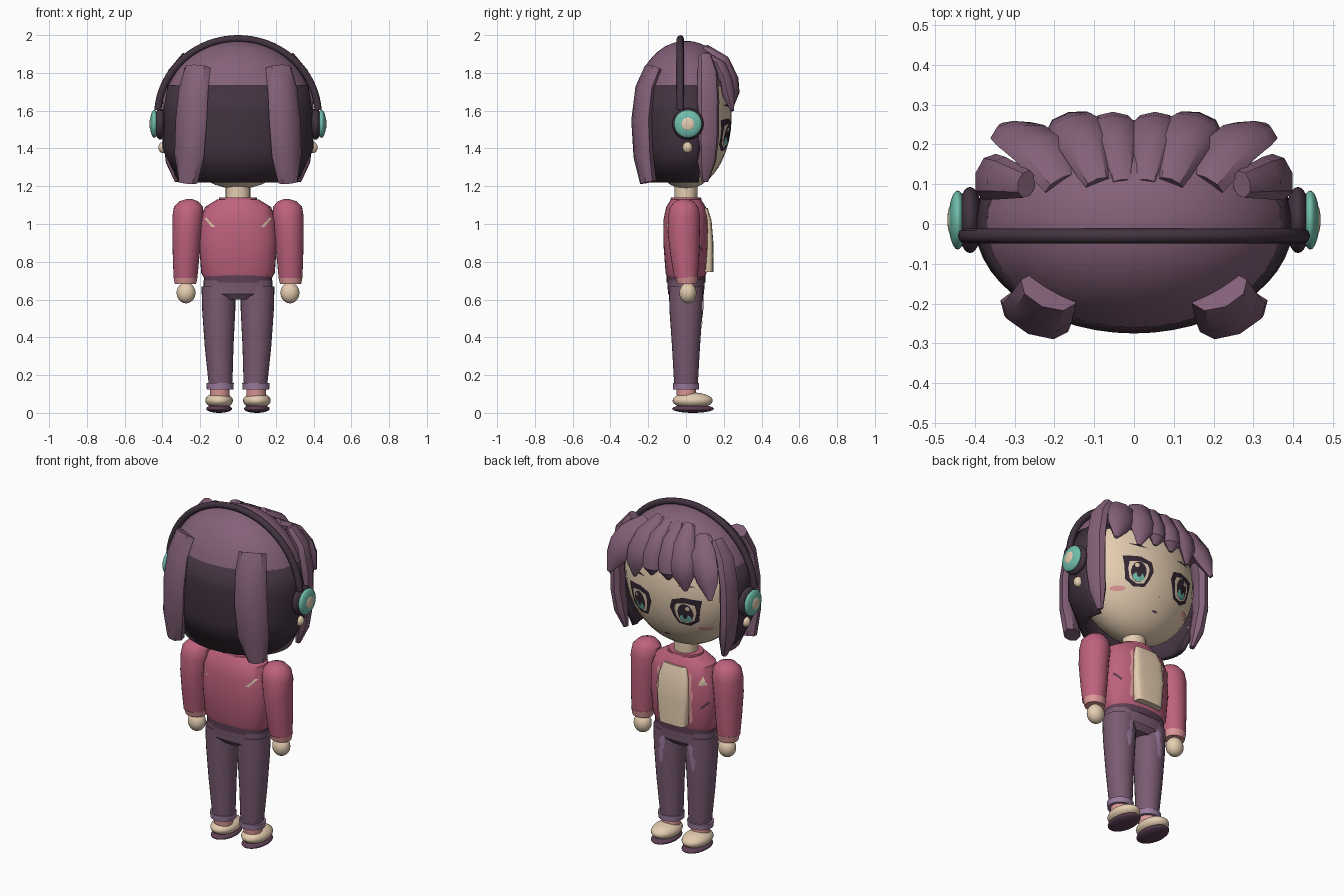
import bpy, bmesh
from math import sin, cos, pi, radians
from mathutils import Vector
from mathutils.bvhtree import BVHTree

cube = bpy.data.objects.get("Cube")
if cube:
    bpy.data.objects.remove(cube)


def material(name, *rgb):
    lin = [((c / 255 + 0.055) / 1.055) ** 2.4 for c in rgb] + [1]
    m = bpy.data.materials.new(name)
    m.use_nodes = True
    m.diffuse_color = lin
    m.node_tree.nodes["Principled BSDF"].inputs["Base Color"].default_value = lin
    return m


HAIR = material("plum hair", 132, 97, 121)
DARK = material("dark hair", 66, 51, 64)
SKIN = material("cream skin", 229, 205, 177)
JACKET = material("rose jacket", 190, 98, 125)
TEAL = material("teal", 112, 190, 172)
PANTS = material("plum trousers", 122, 91, 114)
BLUSH = material("light pink", 222, 152, 152)
LILAC = material("lilac trim", 155, 124, 158)
SOLE = material("dark plum", 94, 64, 84)
INK = material("ink", 52, 39, 52)


def finish(bm, name, mat, angle=35):
    bmesh.ops.recalc_face_normals(bm, faces=bm.faces)
    mesh = bpy.data.meshes.new(name)
    bm.to_mesh(mesh)
    bm.free()
    mesh.materials.append(mat)
    ob = bpy.data.objects.new(name, mesh)
    bpy.context.collection.objects.link(ob)
    bpy.ops.object.select_all(action="DESELECT")
    ob.select_set(True)
    bpy.context.view_layer.objects.active = ob
    bpy.ops.object.shade_smooth_by_angle(angle=radians(angle))
    return ob


def skin_rings(bm, rings, caps=True, closed=True):
    rows = [[bm.verts.new(p) for p in ring] for ring in rings]
    n = len(rows[0])
    for a, b in zip(rows, rows[1:]):
        for i in range(n if closed else n - 1):
            j = (i + 1) % n
            bm.faces.new((a[i], a[j], b[j], b[i]))
    if caps:
        bm.faces.new(rows[0])
        bm.faces.new(rows[-1])


def loft(name, mat, rings, n=28, power=1.0, caps=True, angle=35):
    """Stack of oval rings given as (x, y, z, radius x, radius y)."""
    def bend(v):
        return abs(v) ** power * (1 if v > 0 else -1)
    bm = bmesh.new()
    turn = [2 * pi * i / n for i in range(n)]
    skin_rings(bm, [[(x + rx * bend(cos(t)), y + ry * bend(sin(t)), z) for t in turn]
                    for x, y, z, rx, ry in rings], caps)
    return finish(bm, name, mat, angle)


def ball(name, mat, centre, radii):
    bm = bmesh.new()
    bmesh.ops.create_uvsphere(bm, u_segments=28, v_segments=18, radius=1)
    for v in bm.verts:
        v.co = Vector(c + r * k for c, r, k in zip(centre, radii, v.co))
    return finish(bm, name, mat, 60)


def lock(name, side, path, across, thick, mat=HAIR):
    """Hair strand: path of (x, y, z, half width) with a lens section."""
    pts = [Vector((side * p[0], p[1], p[2])) for p in path]
    w = Vector((side * across[0], across[1], across[2])).normalized()
    bm, rings = bmesh.new(), []
    for i, p in enumerate(pts):
        t = (pts[min(i + 1, len(pts) - 1)] - pts[max(i - 1, 0)]).normalized()
        wd = (w - t * w.dot(t)).normalized()
        nrm = t.cross(wd)
        hw = path[i][3]
        th = min(thick, hw * 0.8)
        rings.append([p + wd * hw * cos(k * pi / 4) + nrm * th * sin(k * pi / 4) for k in range(8)])
    skin_rings(bm, rings)
    return finish(bm, name, mat, 40)


def decal(name, mat, target, points, lift=0.004, facing=1, flip=1):
    """Thin plate of (x, z) outline points laid on the target surface."""
    tree = BVHTree.FromPolygons([v.co for v in target.data.vertices],
                                [p.vertices[:] for p in target.data.polygons])
    pts = [Vector((flip * x, z)) for x, z in points]
    fine = [a.lerp(b, k / 3) for a, b in zip(pts, pts[1:] + pts[:1]) for k in range(3)]
    mid = sum(pts, Vector((0, 0))) / len(pts)

    def drop(q):
        hit = tree.ray_cast(Vector((q.x, facing, q.y)), Vector((0, -facing, 0)))[0]
        y = hit.y if hit else 0
        return (q.x, y + facing * lift, q.y)
    bm = bmesh.new()
    skin_rings(bm, [[drop(mid.lerp(q, s)) for q in fine] for s in (1, 0.7, 0.4, 0.1)], caps=False)
    bm.faces.new(bm.verts[-len(fine):]) if bm.verts.ensure_lookup_table() is None else None
    return finish(bm, name, mat, 60)


def oval(x, z, rx, rz, n=14):
    return [(x + rx * cos(2 * pi * i / n), z + rz * sin(2 * pi * i / n)) for i in range(n)]


# Head, neck and hair masses
head = ball("head", SKIN, (0, 0, 1.57), (0.36, 0.242, 0.385))
loft("neck", SKIN, [(0, 0, 1.08, 0.065, 0.06), (0, 0, 1.23, 0.065, 0.06)])
cap_rings = [(0, 0, 1.605 + 0.365 * sin(a), 0.395 * cos(a), 0.278 * cos(a))
             for a in [radians(20 + 7.7 * i) for i in range(10)]]
loft("hair_cap", HAIR, cap_rings, n=40)

# Back hair: an open shell wrapped around the rear of the head
bm = bmesh.new()
arc = [radians(163 + 214 * i / 30) for i in range(31)]
skin_rings(bm, [[(rx * cos(t), ry * sin(t), z) for t in arc] for z, rx, ry in
                ((1.735, 0.373, 0.262), (1.6, 0.395, 0.275), (1.4, 0.4, 0.272), (1.22, 0.315, 0.235))],
           caps=False, closed=False)
back_hair = finish(bm, "back_hair", DARK)
shell = back_hair.modifiers.new("thickness", "SOLIDIFY")
shell.thickness = 0.03
shell.offset = -1

# Headband arch
bm = bmesh.new()
rings = []
for i in range(41):
    t = radians(4 + 172 * i / 40)
    rings.append([((0.425 + 0.019 * cos(k * pi / 4)) * cos(t), -0.03 + 0.019 * sin(k * pi / 4),
                   1.575 + (0.406 + 0.019 * cos(k * pi / 4)) * sin(t)) for k in range(8)])
skin_rings(bm, rings)
finish(bm, "headband", DARK, 50)

# Torso, collar, belt and hips
torso = loft("jacket_body", JACKET, [(0, 0, 0.705, 0.172, 0.095), (0, 0, 0.74, 0.195, 0.108),
             (0, 0, 0.9, 0.206, 0.12), (0, 0, 1.02, 0.2, 0.12), (0, 0, 1.09, 0.175, 0.105),
             (0, 0, 1.13, 0.11, 0.08)], n=40, power=0.85)
loft("collar", JACKET, [(0, 0, 1.1, 0.105, 0.085), (0, 0, 1.14, 0.1, 0.08), (0, 0, 1.14, 0.07, 0.06)])
loft("belt", SOLE, [(0, 0, 0.69, 0.18, 0.102), (0, 0, 0.73, 0.182, 0.104)], power=0.85)
loft("hips", PANTS, [(0, 0, 0.6, 0.1, 0.07), (0, 0, 0.63, 0.185, 0.095), (0, 0, 0.7, 0.182, 0.1)], power=0.8)
loft("shirt_panel", SKIN, [(0, 0.1, 0.745, 0.085, 0.045), (0, 0.1, 0.9, 0.1, 0.045),
     (0, 0.095, 1.02, 0.095, 0.04), (0, 0.08, 1.085, 0.075, 0.035)], power=0.45)

for s, side in ((1, "left"), (-1, "right")):
    # Face details
    def face(part, mat, points, lift):
        decal(side + "_" + part, mat, head, points, lift, 1, s)
    face("eye_outline", INK, [(0.06, 1.49), (0.075, 1.54), (0.14, 1.56), (0.235, 1.55), (0.225, 1.5),
                              (0.21, 1.42), (0.16, 1.385), (0.1, 1.395), (0.078, 1.44)], 0.004)
    face("eye_white", SKIN, [(0.088, 1.49), (0.1, 1.52), (0.15, 1.53), (0.2, 1.52), (0.205, 1.48),
                             (0.19, 1.425), (0.15, 1.403), (0.11, 1.41), (0.094, 1.45)], 0.007)
    face("iris", INK, oval(0.148, 1.468, 0.042, 0.058), 0.010)
    face("iris_glow", TEAL, oval(0.148, 1.437, 0.032, 0.025), 0.013)
    face("pupil", INK, oval(0.148, 1.455, 0.013, 0.02), 0.015)
    face("eye_glint", SKIN, oval(0.165, 1.5, 0.012, 0.013, 8), 0.015)
    face("eyebrow", INK, [(0.1, 1.622), (0.15, 1.636), (0.205, 1.628), (0.15, 1.622)], 0.004)
    face("cheek", BLUSH, oval(0.228, 1.37, 0.034, 0.014), 0.004)

    # Fringe strands
    for i, (x, tip, hw) in enumerate(((0.05, 1.655, 0.06), (0.15, 1.615, 0.07))):
        lock(f"{side}_fringe_{i}", s, [(x * 0.6, 0.1, 1.925, hw * 0.5), (x * 0.85, 0.2, 1.865, hw * 0.85),
             (x, 0.245, 1.77, hw), (x * 1.05, 0.252, 1.7, hw * 0.9), (x * 1.1, 0.24, tip, 0.012)],
             (1, -0.25 * i, 0), 0.03)
    lock(side + "_fringe_outer", s, [(0.18, 0.1, 1.88, 0.05), (0.235, 0.185, 1.83, 0.075),
         (0.275, 0.215, 1.75, 0.08), (0.3, 0.225, 1.69, 0.065), (0.33, 0.245, 1.6, 0.012)],
         (1, -0.1, 0.1), 0.035)
    # Side and back strands
    lock(side + "_side_lock", s, [(0.27, 0.1, 1.89, 0.035), (0.335, 0.115, 1.8, 0.055),
         (0.362, 0.118, 1.65, 0.06), (0.362, 0.115, 1.45, 0.06), (0.345, 0.11, 1.33, 0.05),
         (0.32, 0.1, 1.225, 0.018)], (0.25, -1, 0), 0.038)
    lock(side + "_back_lock", s, [(0.215, -0.17, 1.825, 0.075), (0.235, -0.215, 1.72, 0.085),
         (0.248, -0.235, 1.55, 0.09), (0.258, -0.225, 1.36, 0.085), (0.265, -0.2, 1.22, 0.055)],
         (0.92, 0.4, 0), 0.045)

    # Headphone cup and earring
    ball(side + "_ear_cushion", DARK, (s * 0.412, 0.01, 1.53), (0.032, 0.083, 0.083))
    ball(side + "_cup", TEAL, (s * 0.443, 0.01, 1.53), (0.023, 0.074, 0.074))
    ball(side + "_cup_centre", SKIN, (s * 0.46, 0.01, 1.53), (0.009, 0.036, 0.036))
    ball(side + "_earring", SKIN, (s * 0.395, 0.008, 1.405), (0.026, 0.026, 0.03))

    # Arm, cuff and hand
    loft(side + "_sleeve", JACKET, [(s * 0.258, -0.01, 1.132, 0.015, 0.015), (s * 0.26, -0.01, 1.12, 0.05, 0.05),
         (s * 0.262, -0.01, 1.09, 0.077, 0.075), (s * 0.265, -0.01, 1.04, 0.083, 0.085),
         (s * 0.27, -0.012, 0.95, 0.078, 0.085), (s * 0.275, -0.005, 0.82, 0.07, 0.075),
         (s * 0.278, 0, 0.715, 0.063, 0.062)])
    loft(side + "_cuff", BLUSH, [(s * 0.278, 0.005, 0.682, 0.056, 0.052), (s * 0.278, 0.004, 0.72, 0.064, 0.06)])
    ball(side + "_hand", SKIN, (s * 0.275, 0.01, 0.635), (0.05, 0.045, 0.055))

    # Leg, turn-up, ankle and shoe
    leg = loft(side + "_leg", PANTS, [(s * 0.092, 0, 0.14, 0.062, 0.062), (s * 0.1, 0, 0.35, 0.076, 0.074),
               (s * 0.102, 0, 0.55, 0.088, 0.088), (s * 0.103, 0, 0.67, 0.09, 0.09)])
    loft(side + "_turn_up", LILAC, [(s * 0.095, 0, 0.125, 0.07, 0.068), (s * 0.095, 0, 0.157, 0.073, 0.07)])
    loft(side + "_sock", BLUSH, [(s * 0.096, 0.005, 0.07, 0.052, 0.052), (s * 0.096, 0, 0.13, 0.052, 0.052)])
    ball(side + "_shoe", SKIN, (s * 0.1, 0.035, 0.065), (0.073, 0.106, 0.043))
    ball(side + "_sole", SOLE, (s * 0.1, 0.037, 0.022), (0.068, 0.11, 0.022))

    # Painted clothing details
    decal(side + "_knee_tear", LILAC, leg, [(0.08, 0.64), (0.11, 0.62), (0.105, 0.57), (0.125, 0.54),
          (0.11, 0.47), (0.092, 0.49), (0.085, 0.56), (0.075, 0.6)], 0.004, 1, s)
    decal(side + "_pocket", SOLE, torso, [(0.155, 0.865), (0.16, 0.853), (0.195, 0.89), (0.19, 0.9)], 0.004, 1, s)
    decal(side + "_lapel", BLUSH, torso, [(0.095, 1.06), (0.115, 1.04), (0.108, 0.98), (0.122, 0.93),
          (0.108, 0.87), (0.115, 0.78), (0.098, 0.76)], 0.005, 1, s)
    decal(side + "_back_mark", SKIN, torso, [(0.12, 0.985), (0.14, 0.985), (0.178, 1.03), (0.165, 1.032),
          (0.145, 1.008)], 0.004, -1, s)

# Single face and jacket details
decal("nose", BLUSH, head, oval(0, 1.37, 0.008, 0.006, 8), 0.004)
decal("mouth", SOLE, head, oval(0, 1.295, 0.018, 0.006, 8), 0.004)
decal("jacket_badge", SKIN, torso, [(-0.145, 0.995), (-0.185, 0.995), (-0.165, 1.045)], 0.005)
